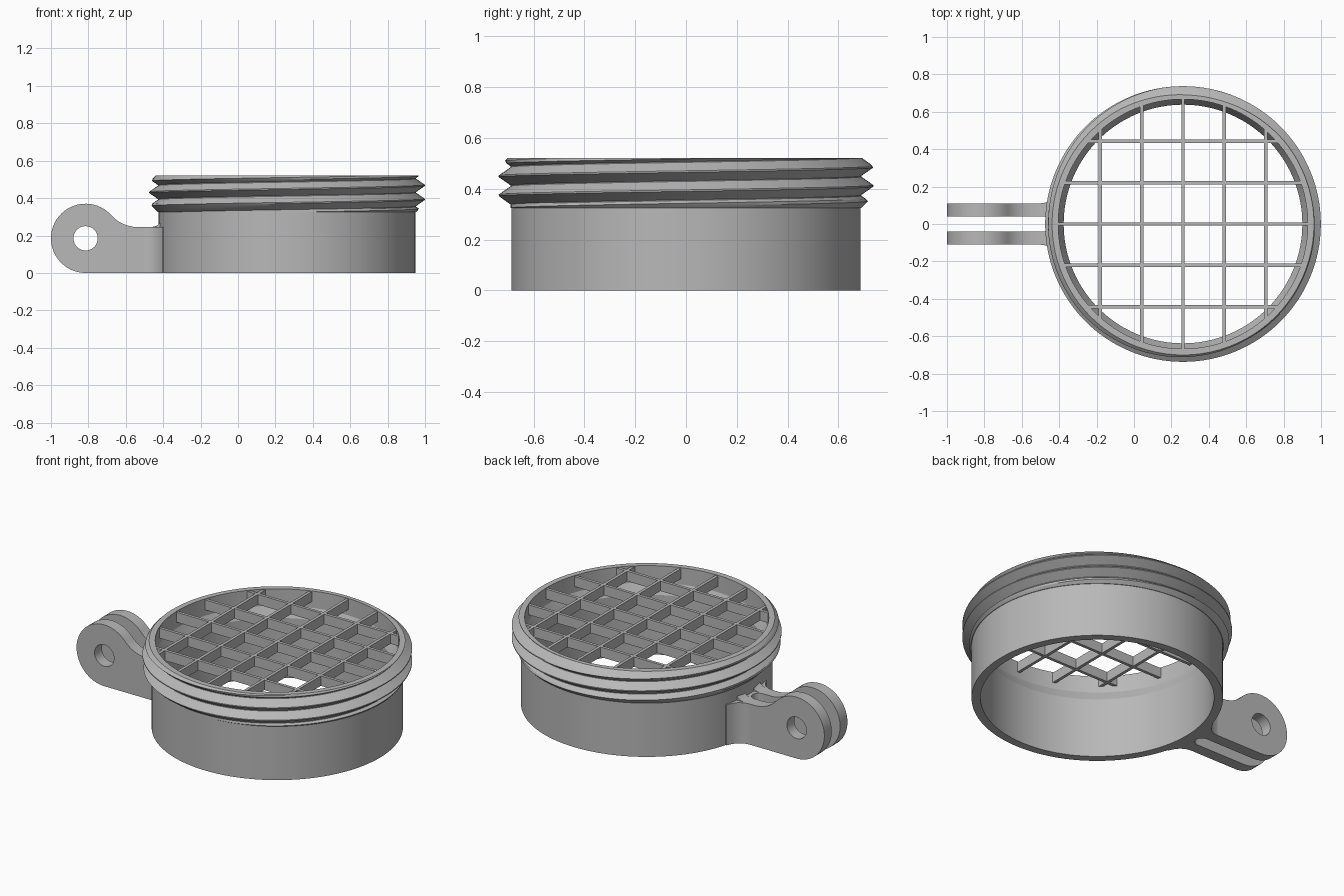
import bpy, bmesh, math
from mathutils import Matrix

cube = bpy.data.objects.get("Cube")
if cube:
    bpy.data.objects.remove(cube)

CX = 0.262                      # centre of the round body
BODY_R, BORE_R, MOUTH_R = 0.687, 0.638, 0.667
NECK_Z, TOP_Z = 0.325, 0.522
PITCH, ROOT_R, CREST_R = 0.075, 0.69, 0.737
SEGS = 128

grey = bpy.data.materials.new("plain_grey")
grey.diffuse_color = (0.48, 0.48, 0.48, 1)
grey.use_nodes = True
grey.node_tree.nodes["Principled BSDF"].inputs["Base Color"].default_value = (0.48, 0.48, 0.48, 1)


def add_object(name, mesh, angle=30):
    mesh.materials.clear()
    mesh.materials.append(grey)
    obj = bpy.data.objects.new(name, mesh)
    bpy.context.collection.objects.link(obj)
    bpy.ops.object.select_all(action='DESELECT')
    obj.select_set(True)
    bpy.context.view_layer.objects.active = obj
    bpy.ops.object.shade_smooth_by_angle(angle=math.radians(angle))
    return obj


def from_bmesh(name, bm, angle=30):
    bmesh.ops.recalc_face_normals(bm, faces=bm.faces)
    mesh = bpy.data.meshes.new(name)
    bm.to_mesh(mesh)
    bm.free()
    return add_object(name, mesh, angle)


def extruded(name, outlines, thickness, matrix):
    """Flat outline with optional holes, extruded evenly to both sides."""
    curve = bpy.data.curves.new(name, 'CURVE')
    curve.dimensions, curve.fill_mode, curve.extrude = '2D', 'BOTH', thickness / 2
    for pts in outlines:
        spline = curve.splines.new('POLY')
        spline.points.add(len(pts) - 1)
        for p, (x, y) in zip(spline.points, pts):
            p.co = (x, y, 0, 1)
        spline.use_cyclic_u = True
    temp = bpy.data.objects.new(name + "_outline", curve)
    bpy.context.collection.objects.link(temp)
    dg = bpy.context.evaluated_depsgraph_get()
    mesh = bpy.data.meshes.new_from_object(temp.evaluated_get(dg))
    bpy.data.objects.remove(temp)
    bpy.data.curves.remove(curve)
    bm = bmesh.new()
    bm.from_mesh(mesh)
    bpy.data.meshes.remove(mesh)
    bmesh.ops.remove_doubles(bm, verts=bm.verts, dist=1e-5)
    bmesh.ops.transform(bm, matrix=matrix, verts=bm.verts)
    return from_bmesh(name, bm)


def arc(cx, cy, r, a0, a1, n):
    angles = [math.radians(a0 + (a1 - a0) * i / n) for i in range(n + 1)]
    return [(cx + r * math.cos(a), cy + r * math.sin(a)) for a in angles]


# Threaded body: a ring whose outer neck rows climb along a helix
ROWS = (-0.036, -0.025, -0.014, -0.003, 0.003, 0.014, 0.025, 0.036)


def thread_point(crest, offset):
    rise = min(max((0.036 - abs(offset)) / 0.033, 0), 1)
    z = min(max(crest + offset, NECK_Z), TOP_Z)
    if z != crest + offset:     # radius at the clipped height
        d = (z - crest + PITCH / 2) % PITCH - PITCH / 2
        rise = min(max((0.036 - abs(d)) / 0.033, 0), 1)
    r = ROOT_R + (CREST_R - ROOT_R) * rise
    return min(r, 0.70 + TOP_Z - z, ROOT_R + z - NECK_Z), z


def section(angle):
    pts = [(BORE_R, 0), (BODY_R, 0), (BODY_R, NECK_Z)]
    for turn in range(-4, 4):
        crest = 0.468 + PITCH * (turn + angle / math.tau)
        pts += [thread_point(crest, o) for o in ROWS]
    return pts + [(MOUTH_R, TOP_Z), (MOUTH_R, 0.42), (BORE_R, 0.36)]


bm = bmesh.new()
columns = []
for i in range(SEGS + 1):
    a = math.tau * i / SEGS
    columns.append([bm.verts.new((CX + r * math.cos(a), r * math.sin(a), z))
                    for r, z in section(a)])
for c0, c1 in zip(columns, columns[1:]):
    for j in range(len(c0)):
        k = (j + 1) % len(c0)
        bm.faces.new((c0[j], c1[j], c1[k], c0[k]))
bmesh.ops.remove_doubles(bm, verts=bm.verts, dist=2e-5)
bmesh.ops.dissolve_degenerate(bm, edges=bm.edges, dist=1e-5)
from_bmesh("threaded_body", bm, 25)

# Grille bars across the mouth
bm = bmesh.new()
for i in range(-2, 3):
    off = 0.2215 * i
    length = 2 * math.sqrt(0.677 ** 2 - off ** 2)
    for loc, size in (((CX + off, 0, 0.487), (0.018, length, 0.06)),
                      ((CX, off, 0.487), (length, 0.018, 0.06))):
        bmesh.ops.create_cube(bm, size=1, matrix=Matrix.Translation(loc) @ Matrix.Diagonal((*size, 1)))
from_bmesh("grille", bm)

# Pair of hinge lugs with pin holes
outline = (arc(-0.815, 0.185, 0.185, 270, 42, 40)
           + arc(-0.535, 0.436, 0.191, 222, 270, 12)
           + [(-0.46, 0.245), (-0.435, 0.252), (-0.41, 0.275), (-0.40, 0.275), (-0.40, 0)])
hole = arc(-0.815, 0.185, 0.065, 0, 350, 35)
for name, y in (("hinge_lug_back", 0.075), ("hinge_lug_front", -0.075)):
    extruded(name, [outline, hole], 0.07,
             Matrix.Translation((0, y, 0)) @ Matrix.Rotation(math.pi / 2, 4, 'X'))

# Flared root joining the lugs to the body
flare = [(-0.505, 0.11), (-0.47, 0.115), (-0.44, 0.132), (-0.418, 0.16), (-0.404, 0.19), (-0.39, 0.19)]
root = (flare + [(x, -y) for x, y in reversed(flare)]
        + [(-0.505, -0.04)] + arc(-0.485, 0, 0.04, -90, 90, 12) + [(-0.505, 0.04)])
extruded("hinge_root", [root], 0.245, Matrix.Translation((0, 0, 0.1225)))
